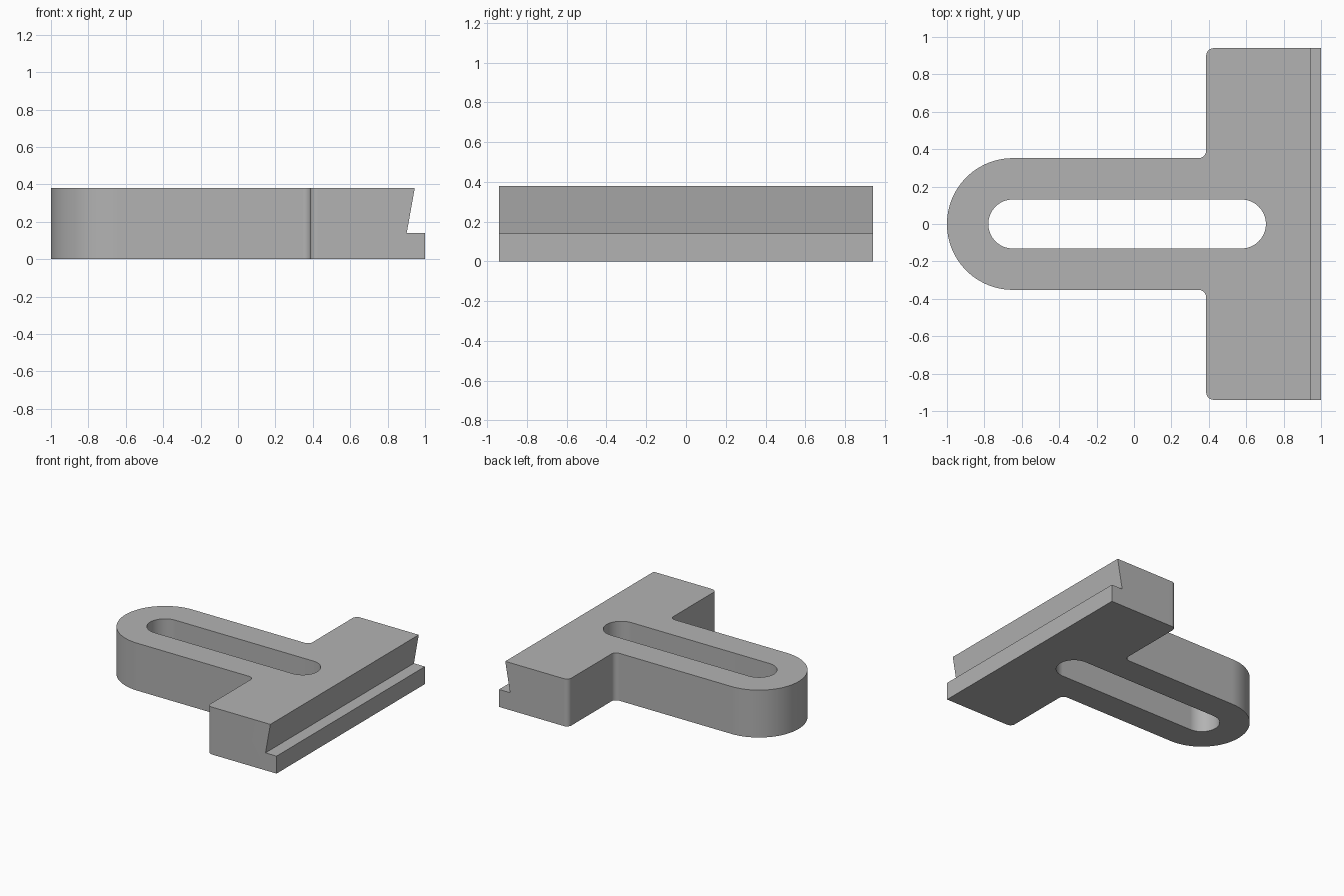
import bpy, bmesh
from math import cos, sin, radians

old = bpy.data.objects.get("Cube")
if old:
    bpy.data.objects.remove(old, do_unlink=True)

HEIGHT = 0.38
ARM_R, ARM_X = 0.352, -0.648        # rounded arm end
SLOT_R, SLOT_END = 0.131, 0.574     # slot radius and far centre
BAR_X, BAR_Y, FILLET = 0.386, 0.94, 0.04

steel = bpy.data.materials.new("steel grey")
steel.use_nodes = True
grey = (0.45, 0.45, 0.45, 1)
steel.diffuse_color = grey
steel.node_tree.nodes["Principled BSDF"].inputs["Base Color"].default_value = grey


def arc(cx, cy, r, start, end, steps):
    angles = [radians(start + (end - start) * i / steps) for i in range(steps + 1)]
    return [(cx + r * cos(a), cy + r * sin(a)) for a in angles]


def prism(name, points, offset):
    """Extrude a closed 3D outline along an offset."""
    bm = bmesh.new()
    face = bm.faces.new([bm.verts.new(p) for p in points])
    ext = bmesh.ops.extrude_face_region(bm, geom=[face])
    verts = [g for g in ext["geom"] if isinstance(g, bmesh.types.BMVert)]
    bmesh.ops.translate(bm, verts=verts, vec=offset)
    bmesh.ops.recalc_face_normals(bm, faces=bm.faces)
    mesh = bpy.data.meshes.new(name)
    bm.to_mesh(mesh)
    bm.free()
    mesh.materials.append(steel)
    obj = bpy.data.objects.new(name, mesh)
    bpy.context.collection.objects.link(obj)
    return obj


# T-shaped body: upper half of the outline, then its mirror
half = [(1.0, BAR_Y)]
half += arc(BAR_X + FILLET, BAR_Y - FILLET, FILLET, 90, 180, 8)
half += arc(BAR_X - FILLET, ARM_R + FILLET, FILLET, 0, -90, 8)
half += arc(ARM_X, 0, ARM_R, 90, 180, 24)
outline = half + [(x, -y) for x, y in reversed(half[:-1])]
body = prism("clamp_body", [(x, y, 0) for x, y in outline], (0, 0, HEIGHT))

# Long slot through the arm
slot = arc(ARM_X, 0, SLOT_R, 90, 270, 32) + arc(SLOT_END, 0, SLOT_R, -90, 90, 32)
slot_cutter = prism("slot_cutter", [(x, y, -0.1) for x, y in slot], (0, 0, 0.6))

# Undercut jaw with a ledge along the bar
slope = (0.945 - 0.902) / (HEIGHT - 0.14)
jaw = [(0.902, 0.14), (1.2, 0.14), (1.2, 0.5), (0.945 + slope * (0.5 - HEIGHT), 0.5)]
jaw_cutter = prism("jaw_cutter", [(x, -1.1, z) for x, z in jaw], (0, 2.2, 0))

bpy.ops.object.select_all(action="DESELECT")
bpy.context.view_layer.objects.active = body
body.select_set(True)
for cutter in (slot_cutter, jaw_cutter):
    cut = body.modifiers.new("cut", "BOOLEAN")
    cut.operation = "DIFFERENCE"
    cut.solver = "EXACT"
    cut.object = cutter
    bpy.ops.object.modifier_apply(modifier=cut.name)
    bpy.data.objects.remove(cutter, do_unlink=True)

# Smooth rounds, crisp edges and flat sides
bpy.ops.object.shade_smooth_by_angle(angle=radians(30))
weighted = body.modifiers.new("flat sides", "WEIGHTED_NORMAL")
weighted.keep_sharp = True
